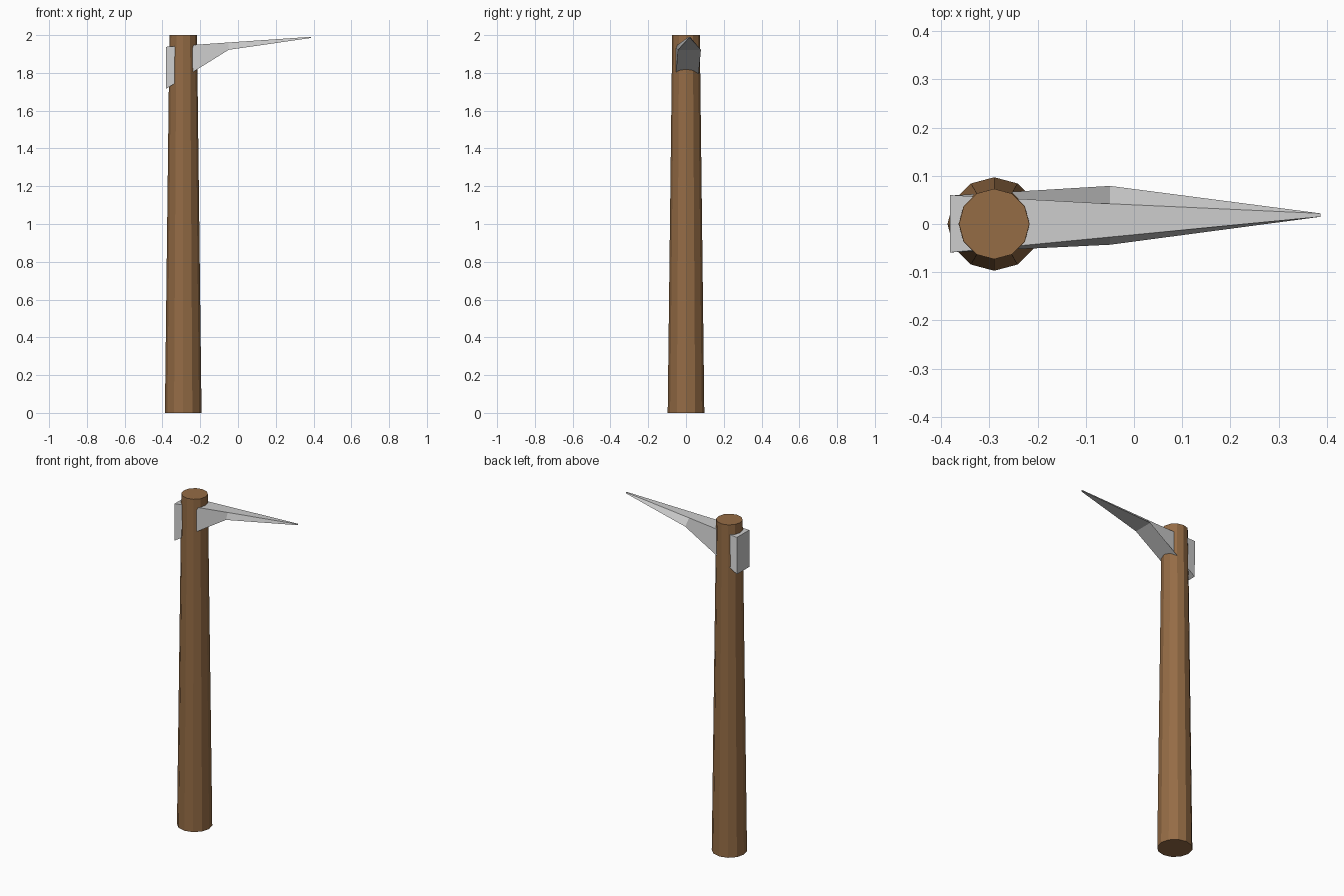
import bpy, bmesh
from mathutils import Matrix

if "Cube" in bpy.data.objects:
    bpy.data.objects.remove(bpy.data.objects["Cube"])


def finish(name, bm, mat=None):
    bmesh.ops.recalc_face_normals(bm, faces=bm.faces[:])
    mesh = bpy.data.meshes.new(name)
    bm.to_mesh(mesh)
    bm.free()
    if mat:
        mesh.materials.append(mat)
    obj = bpy.data.objects.new(name, mesh)
    bpy.context.collection.objects.link(obj)
    return obj


wood = bpy.data.materials.new("wood")
wood.diffuse_color = (0.3, 0.15, 0.06, 1)
wood.use_nodes = True
wood.node_tree.nodes["Principled BSDF"].inputs["Base Color"].default_value = wood.diffuse_color

# Tapered twelve-sided handle
bm = bmesh.new()
bmesh.ops.create_cone(bm, cap_ends=True, segments=12, radius1=0.097,
                      radius2=0.073, depth=2,
                      matrix=Matrix.Translation((-0.29, 0, 1)))
finish("handle", bm, wood)

# Pick head: four-cornered sections lofted from the blunt end to the tip
# (x, bottom z, bottom y range, top z, top y range)
sections = [
    (-0.382, 1.715, (-0.059, 0.059), 1.938, (-0.059, 0.060)),
    (-0.050, 1.922, (-0.043, 0.079), 1.961, (-0.027, 0.042)),
    (0.387, 1.985, (0.015, 0.022), 1.991, (0.015, 0.022)),
]
bm = bmesh.new()
rings = []
for x, zb, (b0, b1), zt, (t0, t1) in sections:
    corners = [(x, b0, zb), (x, b1, zb), (x, t1, zt), (x, t0, zt)]
    rings.append([bm.verts.new(c) for c in corners])
for a, b in zip(rings, rings[1:]):
    for i in range(4):
        j = (i + 1) % 4
        bm.faces.new((a[i], a[j], b[j], b[i]))
bm.faces.new(rings[0])
bm.faces.new(rings[-1])
finish("pick_head", bm)
